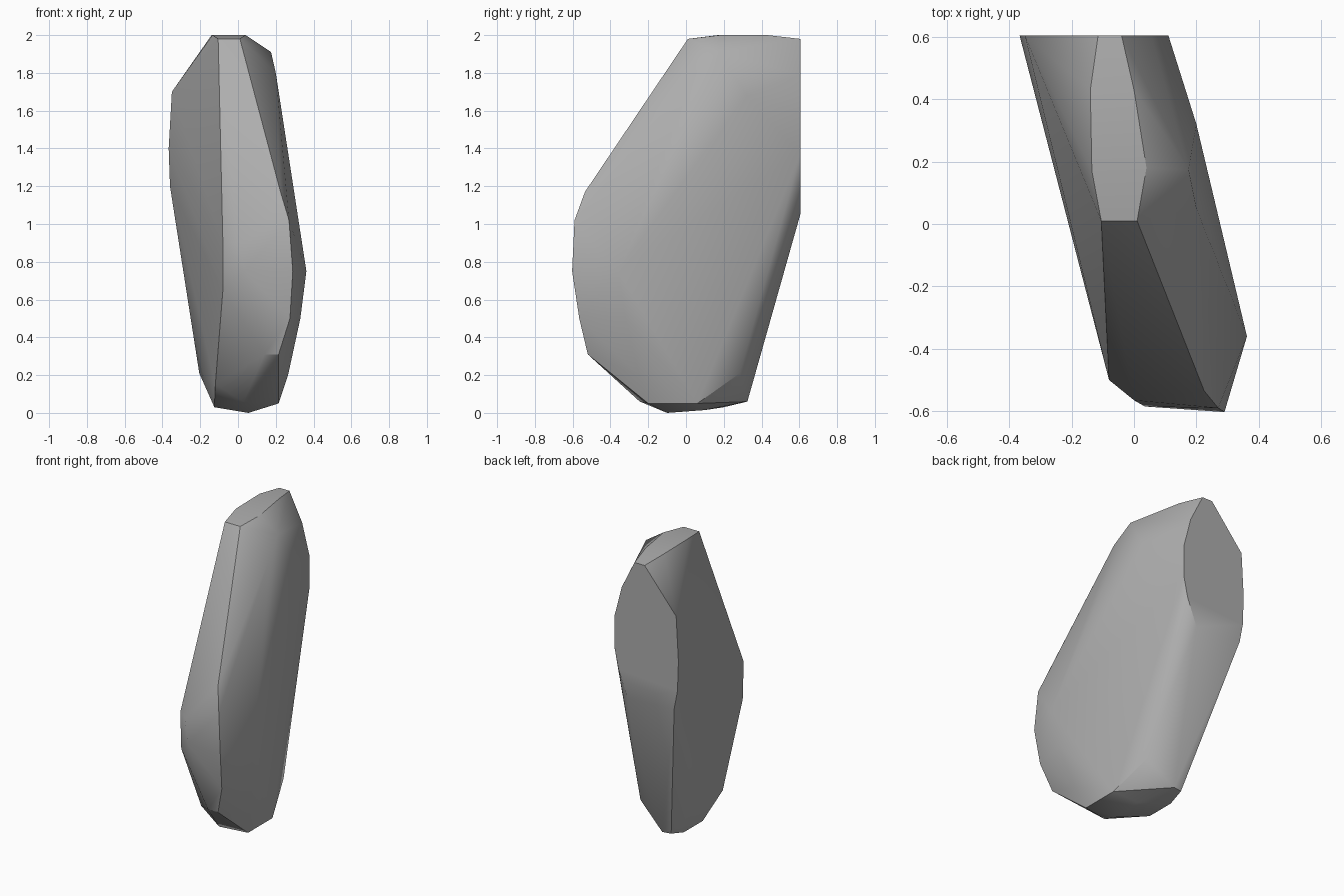
import bpy, bmesh, math

cube = bpy.data.objects.get("Cube")
if cube:
    bpy.data.objects.remove(cube, do_unlink=True)

# Plain grey stone
stone = bpy.data.materials.new("grey_stone")
stone.use_nodes = True
grey = (0.42, 0.42, 0.42, 1.0)
stone.diffuse_color = grey
bsdf = next(n for n in stone.node_tree.nodes if n.type == 'BSDF_PRINCIPLED')
bsdf.inputs["Base Color"].default_value = grey
bsdf.inputs["Roughness"].default_value = 0.9

# Flat cut at the back: outline (x, z) on one plane
BACK_Y = 0.605
back_cut = [(-0.115, 1.98), (-0.04, 1.98), (0.055, 1.79), (0.11, 1.58),
            (0.11, 1.37), (0.08, 1.23), (0.01, 1.05), (-0.335, 1.07),
            (-0.36, 1.20), (-0.367, 1.40), (-0.35, 1.70)]

# Narrow flat crown
crown = [(-0.105, 0.01, 1.98), (0.01, 0.01, 1.98), (0.04, 0.18, 2.0),
         (0.00, 0.43, 2.0), (-0.14, 0.43, 2.0), (-0.135, 0.17, 2.0)]

# Left flank, bulging towards +x
left_flank = [(0.175, 0.175, 1.91), (0.20, 0.05, 1.80), (0.20, 0.32, 1.68),
              (0.362, -0.36, 0.75), (0.33, -0.32, 0.50), (0.265, -0.25, 0.20),
              (0.14, 0.285, 0.21)]

# Front nose and lower front edge
nose = [(0.225, -0.535, 1.17), (0.27, -0.59, 1.02), (0.29, -0.603, 0.75),
        (0.275, -0.565, 0.50), (0.215, -0.52, 0.31), (0.14, -0.52, 0.31),
        (0.035, -0.585, 0.75), (0.0, -0.565, 0.90)]

# Right flank, a broad flat side
right_flank = [(-0.08, -0.50, 0.90), (-0.08, -0.49, 0.65),
               (-0.12, -0.22, 0.15), (-0.205, 0.20, 0.21)]

# Underside
base = [(0.215, -0.20, 0.05), (0.215, 0.06, 0.05), (0.055, 0.10, 0.015),
        (0.055, -0.10, 0.0), (0.03, -0.245, 0.06), (-0.125, 0.0, 0.03),
        (-0.125, 0.20, 0.03), (-0.11, 0.315, 0.06), (-0.05, 0.325, 0.06)]

points = [(x, BACK_Y, z) for x, z in back_cut]
points += crown + left_flank + nose + right_flank + base

# Wrap the cut points in a faceted hull and merge nearly flat facets
bm = bmesh.new()
for p in points:
    bm.verts.new(p)
hull = bmesh.ops.convex_hull(bm, input=bm.verts[:])
loose = {v for v in hull["geom_interior"] + hull["geom_unused"]
         if isinstance(v, bmesh.types.BMVert) and v.is_valid and not v.link_faces}
bmesh.ops.delete(bm, geom=list(loose), context='VERTS')
bmesh.ops.dissolve_limit(bm, angle_limit=math.radians(1.5),
                         verts=bm.verts[:], edges=bm.edges[:])
bmesh.ops.recalc_face_normals(bm, faces=bm.faces[:])

mesh = bpy.data.meshes.new("boulder")
bm.to_mesh(mesh)
bm.free()
mesh.materials.append(stone)
boulder = bpy.data.objects.new("boulder", mesh)
bpy.context.scene.collection.objects.link(boulder)

# Soft shading across shallow facets, crisp on the strong edges
bpy.ops.object.select_all(action='DESELECT')
boulder.select_set(True)
bpy.context.view_layer.objects.active = boulder
bpy.ops.object.shade_smooth_by_angle(angle=math.radians(30))
